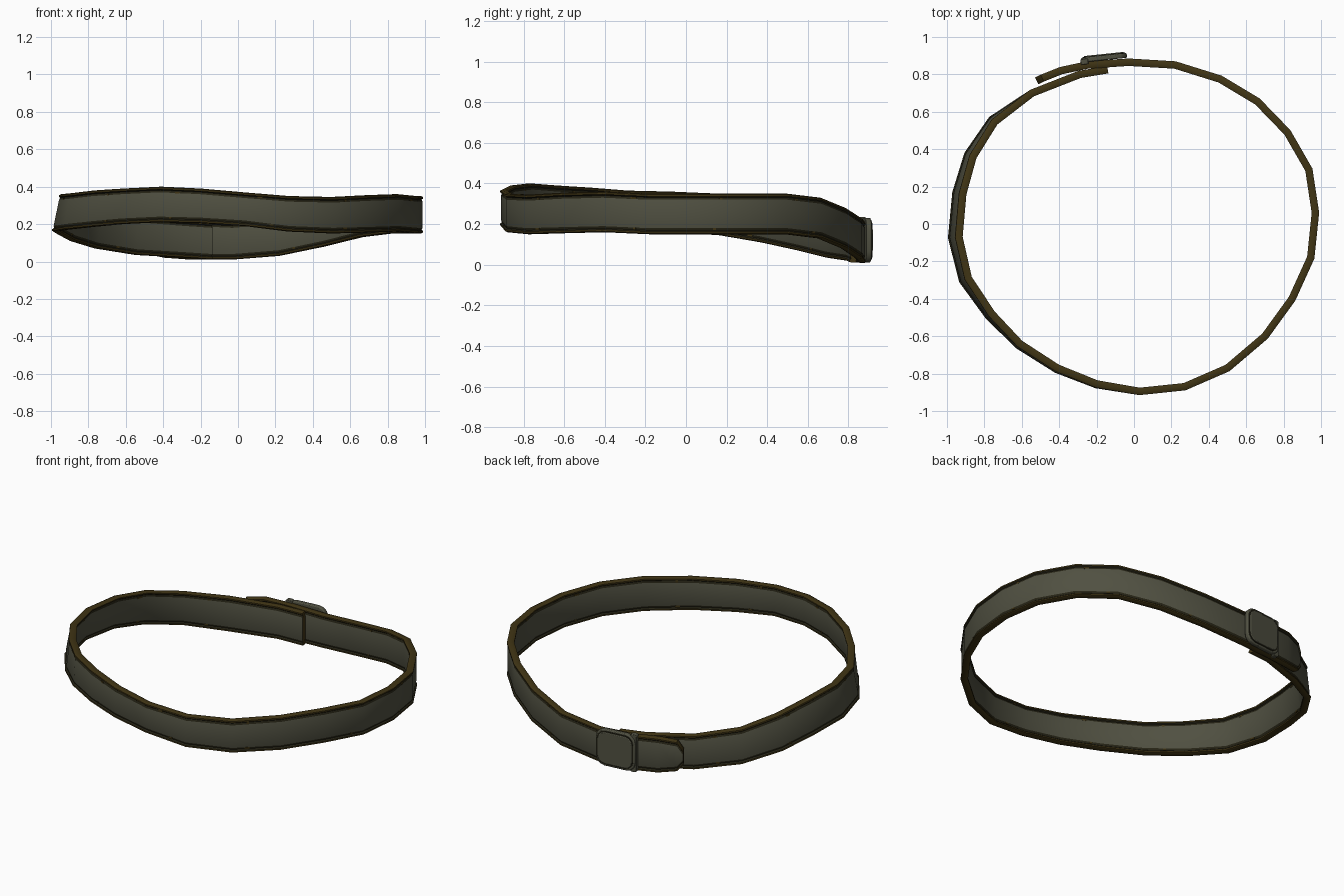
import bpy
import bmesh
import math
import random
from mathutils import Matrix, Vector

random.seed(4)
cube = bpy.data.objects.get("Cube")
if cube:
    bpy.data.objects.remove(cube, do_unlink=True)


def make_material(name, color):
    mat = bpy.data.materials.new(name)
    mat.use_nodes = True
    mat.diffuse_color = (*color, 1)
    shader = next(n for n in mat.node_tree.nodes if n.type == "BSDF_PRINCIPLED")
    shader.inputs["Base Color"].default_value = (*color, 1)
    shader.inputs["Roughness"].default_value = 0.8
    return mat


olive = make_material("olive fabric", (0.08, 0.08, 0.053))
brown = make_material("brown edging", (0.05, 0.034, 0.007))
dark = make_material("dark seam", (0.02, 0.018, 0.008))


def finish(name, bm, materials, bevel=0):
    """Turn a bmesh into a smooth shaded object with optional bevelled rims."""
    bmesh.ops.recalc_face_normals(bm, faces=bm.faces)
    mesh = bpy.data.meshes.new(name)
    bm.to_mesh(mesh)
    bm.free()
    for mat in materials:
        mesh.materials.append(mat)
    obj = bpy.data.objects.new(name, mesh)
    bpy.context.collection.objects.link(obj)
    if bevel:
        mod = obj.modifiers.new("soft rim", "BEVEL")
        mod.width = bevel
        mod.segments = 2
        mod.limit_method = "ANGLE"
    bpy.ops.object.select_all(action="DESELECT")
    obj.select_set(True)
    bpy.context.view_layer.objects.active = obj
    bpy.ops.object.shade_smooth_by_angle(angle=math.radians(35))
    return obj


# Strap path from the outer tail round to the hidden inner end: x, y, bottom, top
PATH = [
    (-0.52, 0.765, 0.08, 0.17), (-0.49, 0.78, 0.04, 0.22),
    (-0.39, 0.82, 0.02, 0.23), (-0.25, 0.85, 0.01, 0.22),
    (-0.03, 0.865, 0.01, 0.21), (0.22, 0.85, 0.03, 0.23),
    (0.46, 0.775, 0.08, 0.28), (0.66, 0.655, 0.13, 0.33),
    (0.82, 0.49, 0.15, 0.35), (0.935, 0.29, 0.15, 0.35),
    (0.97, 0.06, 0.15, 0.35), (0.945, -0.18, 0.15, 0.35),
    (0.845, -0.4, 0.16, 0.36), (0.7, -0.6, 0.155, 0.355),
    (0.5, -0.77, 0.15, 0.345), (0.27, -0.87, 0.16, 0.35),
    (0.03, -0.895, 0.19, 0.37), (-0.2, -0.855, 0.205, 0.39),
    (-0.41, -0.77, 0.21, 0.4), (-0.61, -0.64, 0.2, 0.39),
    (-0.76, -0.48, 0.185, 0.38), (-0.885, -0.29, 0.17, 0.365),
    (-0.935, -0.07, 0.16, 0.36), (-0.915, 0.16, 0.145, 0.35),
    (-0.86, 0.36, 0.11, 0.32), (-0.745, 0.545, 0.07, 0.275),
    (-0.545, 0.7, 0.035, 0.24), (-0.29, 0.8, 0.02, 0.22),
    (-0.14, 0.825, 0.01, 0.21),
]

# One quarter of the strap section: offset outward, distance from the edge
EDGE = [(0.01, 0), (0.02, 0.005), (0.02, 0.013), (0.012, 0.019), (0.016, 0.03)]


def outward(i):
    a = Vector(PATH[max(i - 1, 0)][:2])
    b = Vector(PATH[min(i + 1, len(PATH) - 1)][:2])
    t = (b - a).normalized()
    return Vector((-t.y, t.x, 0))


def strap_point(i, u, z):
    """Point on the strap; its lower edge leans out on the right-hand side."""
    x, y, low, high = PATH[i]
    lean = 0.05 * max(0, -x) ** 3 if -0.6 < y < 0.6 else 0.02 * max(0, -x)
    if y > 0.6:
        lean = 0
    share = (high - z) / (high - low)
    return Vector((x, y, z)) + outward(i) * (u + lean * share)


def section(i):
    low, high = PATH[i][2:]
    side = [(u, low + v) for u, v in EDGE] + [(u, high - v) for u, v in reversed(EDGE)]
    return side + [(-u, z) for u, z in reversed(side)]


# Strap with raised piping, a seam groove and a flat panel on both faces
bm = bmesh.new()
rings = [[bm.verts.new(strap_point(i, u, z)) for u, z in section(i)]
         for i in range(len(PATH))]
count = len(rings[0])
for a, b in zip(rings, rings[1:]):
    for k in range(count):
        n = (k + 1) % count
        face = bm.faces.new((a[k], a[n], b[n], b[k]))
        place = k % 10
        face.material_index = 0 if place == 4 else 2 if place in (2, 3, 5, 6) else 1
for ring in (rings[0], rings[-1]):
    bm.faces.new(ring).material_index = 1
finish("strap", bm, [olive, brown, dark])

# Small worn nicks beside the piping
bm = bmesh.new()
for i in range(5, len(PATH) - 3, 2):
    low, high = PATH[i][2:]
    for z in (low + 0.025, high - 0.025):
        f = random.uniform(0.2, 0.8)
        a, b = strap_point(i, 0, z), strap_point(i + 1, 0, z + PATH[i + 1][2] - low)
        d = b - a
        spin = Matrix.Rotation(math.atan2(d.y, d.x), 4, "Z")
        size = Matrix.Diagonal((random.uniform(0.012, 0.03), 0.034, 0.01, 1))
        bmesh.ops.create_cube(bm, size=1,
                              matrix=Matrix.Translation(a.lerp(b, f)) @ spin @ size)
finish("worn_nicks", bm, [brown])


def rounded_plate(name, center, size, corner, mat, bevel):
    """Upright plate with rounded corners, turned to follow the buckle."""
    bm = bmesh.new()
    bmesh.ops.create_cube(bm, size=1, matrix=Matrix.Diagonal((*size, 1)))
    edges = [e for e in bm.edges
             if abs(e.verts[0].co.y - e.verts[1].co.y) > size[1] / 2]
    bmesh.ops.bevel(bm, geom=edges, offset=corner, segments=3, profile=0.5,
                    affect="EDGES")
    turn = Matrix.Translation(center) @ Matrix.Rotation(math.radians(6), 4, "Z")
    bm.transform(turn)
    finish(name, bm, [mat], bevel)


# Buckle on the back: cover plate, raised face and the keeper beside it
rounded_plate("buckle_plate", (-0.16, 0.889, 0.121), (0.245, 0.026, 0.22),
              0.055, olive, 0.006)
rounded_plate("buckle_seam", (-0.16, 0.896, 0.121), (0.225, 0.018, 0.2),
              0.05, dark, 0)
rounded_plate("buckle_face", (-0.161, 0.899, 0.121), (0.215, 0.02, 0.19),
              0.045, olive, 0.005)
rounded_plate("strap_keeper", (-0.265, 0.868, 0.122), (0.04, 0.03, 0.225),
              0.01, olive, 0.005)
